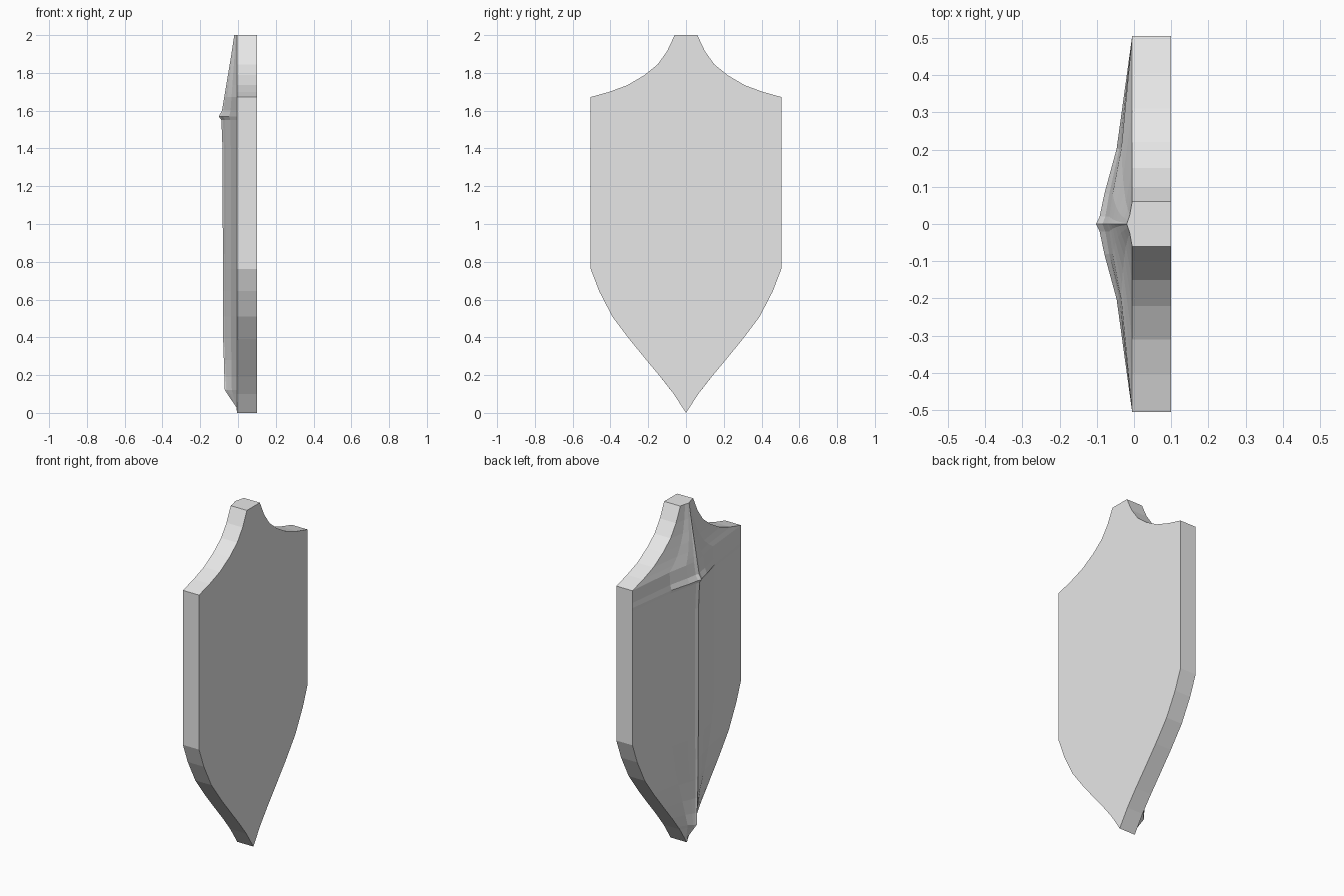
import bpy
import bmesh

cube = bpy.data.objects.get("Cube")
if cube:
    bpy.data.objects.remove(cube, do_unlink=True)

# Half outline: height and half width, from the crest to the tip
OUTLINE = [(2.0, .06), (1.915, .1), (1.845, .15), (1.788, .22), (1.735, .31),
           (1.70, .405), (1.672, .505), (.763, .505), (.645, .46), (.51, .39),
           (.39, .3), (.28, .21), (.19, .135), (.1, .065), (0, 0)]
# Ridge line: height and how far it rises from the slab
RIDGE = [(2.0, .015), (1.9, .03), (1.6, .08), (1.57, .097), (1.55, .083),
         (1.4, .077), (.4, .074), (.12, .065), (.03, .004), (0, 0)]
# Rise of the domed side across the half width, from ridge to rim
CROSS = [(0, 1), (.04, .9), (.16, .77), (.4, .43), (1, 0)]
FLAT_X, RIM_X = .10, -.005


def lookup(table, z):
    for (z1, v1), (z0, v0) in zip(table, table[1:]):
        if z >= z0:
            return v0 + (v1 - v0) * (z - z0) / (z1 - z0)
    return table[-1][1]


def material(name, color):
    mat = bpy.data.materials.new(name)
    mat.use_nodes = True
    mat.diffuse_color = color
    mat.node_tree.nodes["Principled BSDF"].inputs["Base Color"].default_value = color
    return mat


bm = bmesh.new()

# Flat slab with a straight rim; the domed side stays open
rim = [(w, z) for z, w in OUTLINE]
rim += [(-w, z) for z, w in reversed(OUTLINE[:-1])]
flat = [bm.verts.new((FLAT_X, y, z)) for y, z in rim]
edge = [bm.verts.new((RIM_X, y, z)) for y, z in rim]
bm.faces.new(flat)
for i in range(len(rim)):
    j = (i + 1) % len(rim)
    bm.faces.new((flat[i], flat[j], edge[j], edge[i]))

# Ridged dome, built in rows across the shield
fractions = [(-t, r) for t, r in reversed(CROSS[1:])] + CROSS
heights = sorted({z for z, v in OUTLINE + RIDGE}, reverse=True)
rows = []
for z in heights:
    w, rise = lookup(OUTLINE, z), lookup(RIDGE, z)
    rows.append([bm.verts.new((RIM_X - rise * r, t * w, z)) for t, r in fractions])
for upper, lower in zip(rows, rows[1:]):
    for i in range(len(fractions) - 1):
        bm.faces.new((upper[i], upper[i + 1], lower[i + 1], lower[i]))

# Cap on the crest end of the dome
bm.faces.new(rows[0])

bmesh.ops.remove_doubles(bm, verts=bm.verts, dist=.0005)
bmesh.ops.recalc_face_normals(bm, faces=bm.faces)
mesh = bpy.data.meshes.new("shield")
bm.to_mesh(mesh)
bm.free()
mesh.materials.append(material("plain grey", (.8, .8, .8, 1)))
shield = bpy.data.objects.new("shield", mesh)
bpy.context.collection.objects.link(shield)
